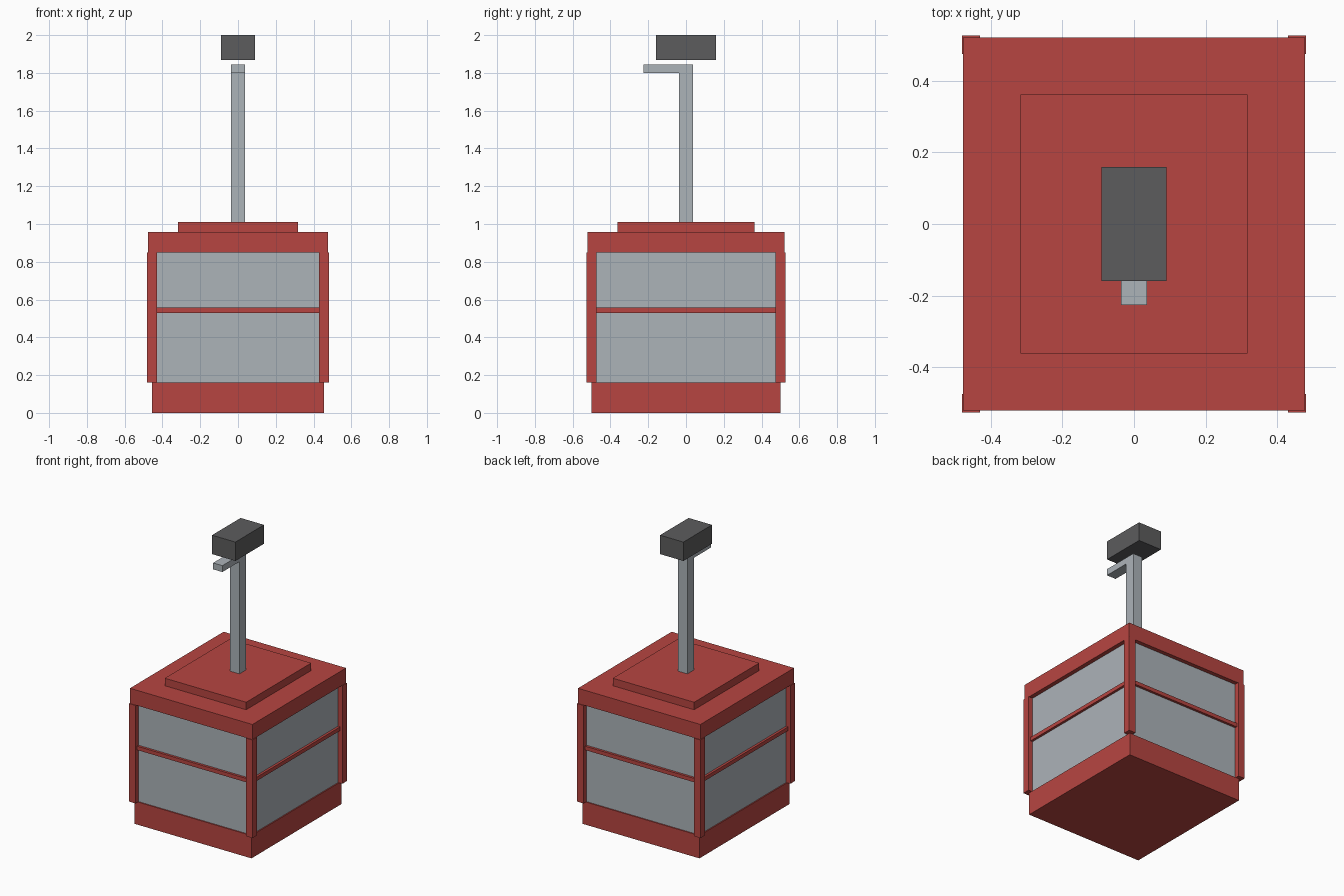
import bpy
import bmesh
from mathutils import Vector

old = bpy.data.objects.get("Cube")
if old:
    bpy.data.objects.remove(old, do_unlink=True)


def material(name, rgb):
    mat = bpy.data.materials.new(name)
    mat.use_nodes = True
    mat.diffuse_color = (*rgb, 1)
    mat.node_tree.nodes["Principled BSDF"].inputs["Base Color"].default_value = (*rgb, 1)
    return mat


red = material("cabin red", (0.474, 0.06, 0.053))
grey = material("pale blue grey", (0.413, 0.451, 0.485))
dark = material("dark grey", (0.107, 0.107, 0.11))


def box(name, low, high, mat):
    """Axis-aligned box between two opposite corners."""
    low, high = Vector(low), Vector(high)
    bm = bmesh.new()
    bmesh.ops.create_cube(bm, size=1)
    bmesh.ops.scale(bm, vec=high - low, verts=bm.verts)
    mesh = bpy.data.meshes.new(name)
    bm.to_mesh(mesh)
    bm.free()
    mesh.materials.append(mat)
    obj = bpy.data.objects.new(name, mesh)
    obj.location = (low + high) / 2
    bpy.context.collection.objects.link(obj)
    return obj


def slab(name, x, y, bottom, top, mat):
    """Box centred on the vertical axis, given its half widths."""
    return box(name, (-x, -y, bottom), (x, y, top), mat)


# Cabin body: base, window block, middle rail and stepped roof
slab("cabin_base", 0.455, 0.5, 0, 0.16, red)
slab("window_block", 0.447, 0.492, 0.16, 0.85, grey)
slab("middle_rail", 0.464, 0.509, 0.53, 0.557, red)
slab("roof", 0.477, 0.521, 0.85, 0.957, red)
slab("roof_plate", 0.317, 0.362, 0.957, 1.01, red)

# Corner posts, slightly proud of the roof
for side, sx in (("left", 1), ("right", -1)):
    for end, sy in (("front", -1), ("back", 1)):
        box(f"{end}_{side}_post",
            (min(sx * 0.43, sx * 0.481), min(sy * 0.475, sy * 0.526), 0.16),
            (max(sx * 0.43, sx * 0.481), max(sy * 0.475, sy * 0.526), 0.85), red)

# Hanger: mast, forward arm and the grip floating above it
slab("mast", 0.036, 0.036, 1.01, 1.8, grey)
box("hanger_arm", (-0.036, -0.226, 1.8), (0.036, 0.036, 1.845), grey)
slab("cable_grip", 0.091, 0.159, 1.867, 2.0, dark)
